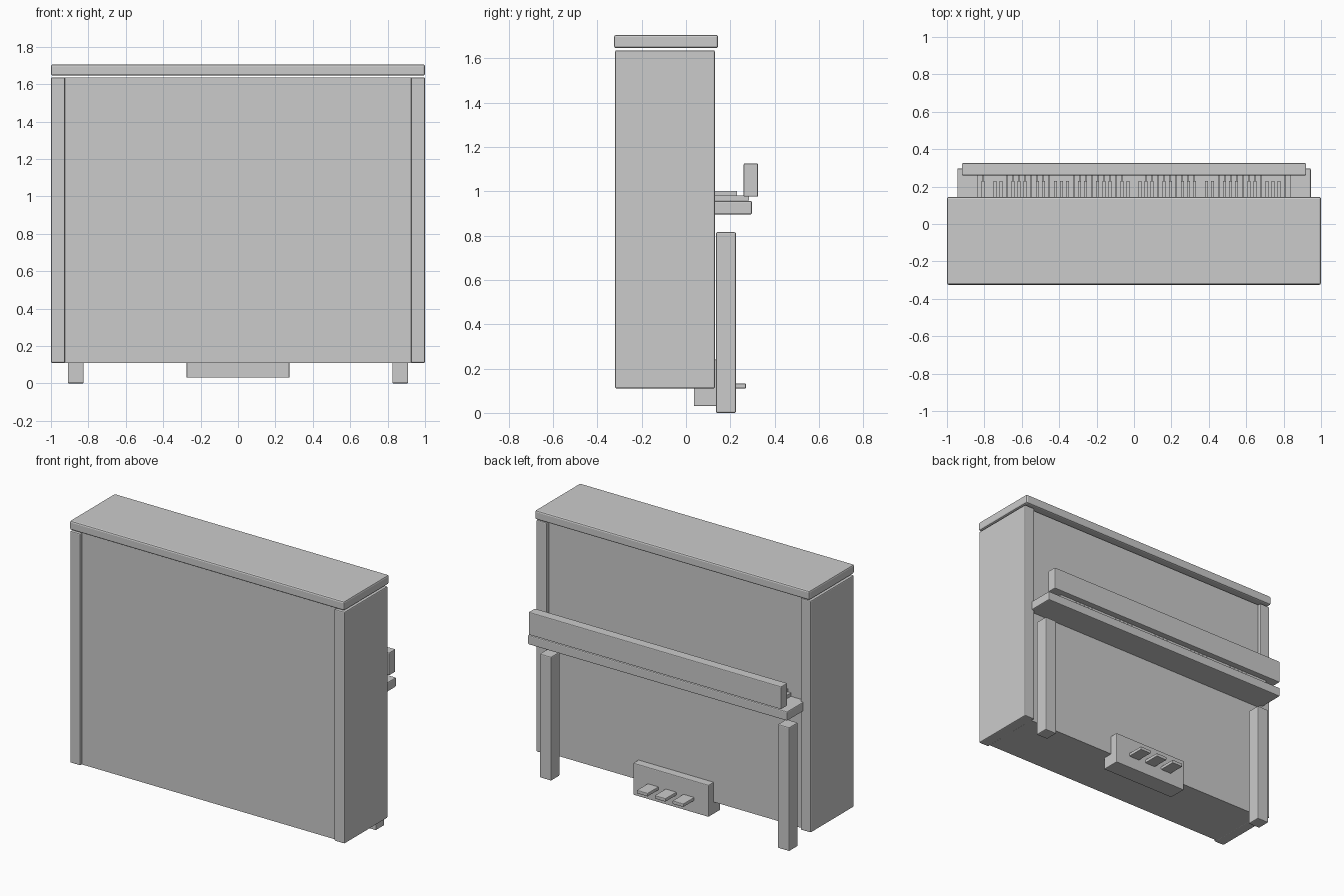
import bpy, bmesh
from mathutils import Vector

if "Cube" in bpy.data.objects:
    bpy.data.objects.remove(bpy.data.objects["Cube"])


def add_box(bm, lo, hi):
    lo, hi = Vector(lo), Vector(hi)
    verts = bmesh.ops.create_cube(bm, size=1)["verts"]
    for v in verts:
        v.co = Vector((lo[i] + hi[i]) / 2 + v.co[i] * (hi[i] - lo[i]) for i in range(3))


def make(name, boxes, bevel=0.0):
    bm = bmesh.new()
    for lo, hi in boxes:
        add_box(bm, lo, hi)
    mesh = bpy.data.meshes.new(name)
    bm.to_mesh(mesh)
    bm.free()
    ob = bpy.data.objects.new(name, mesh)
    bpy.context.collection.objects.link(ob)
    if bevel:
        mod = ob.modifiers.new("soft_edges", "BEVEL")
        mod.width = bevel
        mod.segments = 2
    return ob


# cabinet: recessed core between two side panels, lid floating just above
make("cabinet_body", [((-0.93, -0.30, 0.11), (0.93, 0.105, 1.635))])
for side, s in (("left", -1), ("right", 1)):
    x0, x1 = sorted((s * 0.925, s * 1.0))
    make(side + "_side_panel", [((x0, -0.32, 0.11), (x1, 0.13, 1.635))], 0.006)
    x0, x1 = sorted((s * 0.825, s * 0.91))
    make(side + "_leg", [((x0, 0.135, 0.0), (x1, 0.225, 0.815))], 0.006)
make("lid", [((-1.0, -0.325, 1.645), (1.0, 0.145, 1.705))], 0.01)

# key bed and raised fallboard
make("key_bed", [((-0.945, 0.08, 0.895), (0.945, 0.297, 0.956))], 0.006)
make("fallboard", [((-0.92, 0.26, 0.975), (0.92, 0.325, 1.125))], 0.005)

# keyboard: 52 white keys, black keys skip after B and E
pitch, start = 1.68 / 52, -0.84
whites, blacks = [], []
for i in range(52):
    x = start + i * pitch
    whites.append(((x + 0.001, 0.09, 0.957), (x + pitch - 0.001, 0.285, 0.98)))
    if i % 7 not in (1, 4) and i < 51:
        c = x + pitch
        blacks.append(((c - 0.008, 0.09, 0.975), (c + 0.008, 0.23, 1.0)))
make("white_keys", whites)
make("black_keys", blacks)

# pedal box with three pedals
make("pedal_box", [((-0.275, 0.035, 0.03), (0.275, 0.158, 0.24))], 0.005)
for i, name in enumerate(("left", "middle", "right")):
    x = (i - 1) * 0.13
    make(name + "_pedal", [((x - 0.04, 0.13, 0.11), (x + 0.04, 0.27, 0.132))], 0.004)
